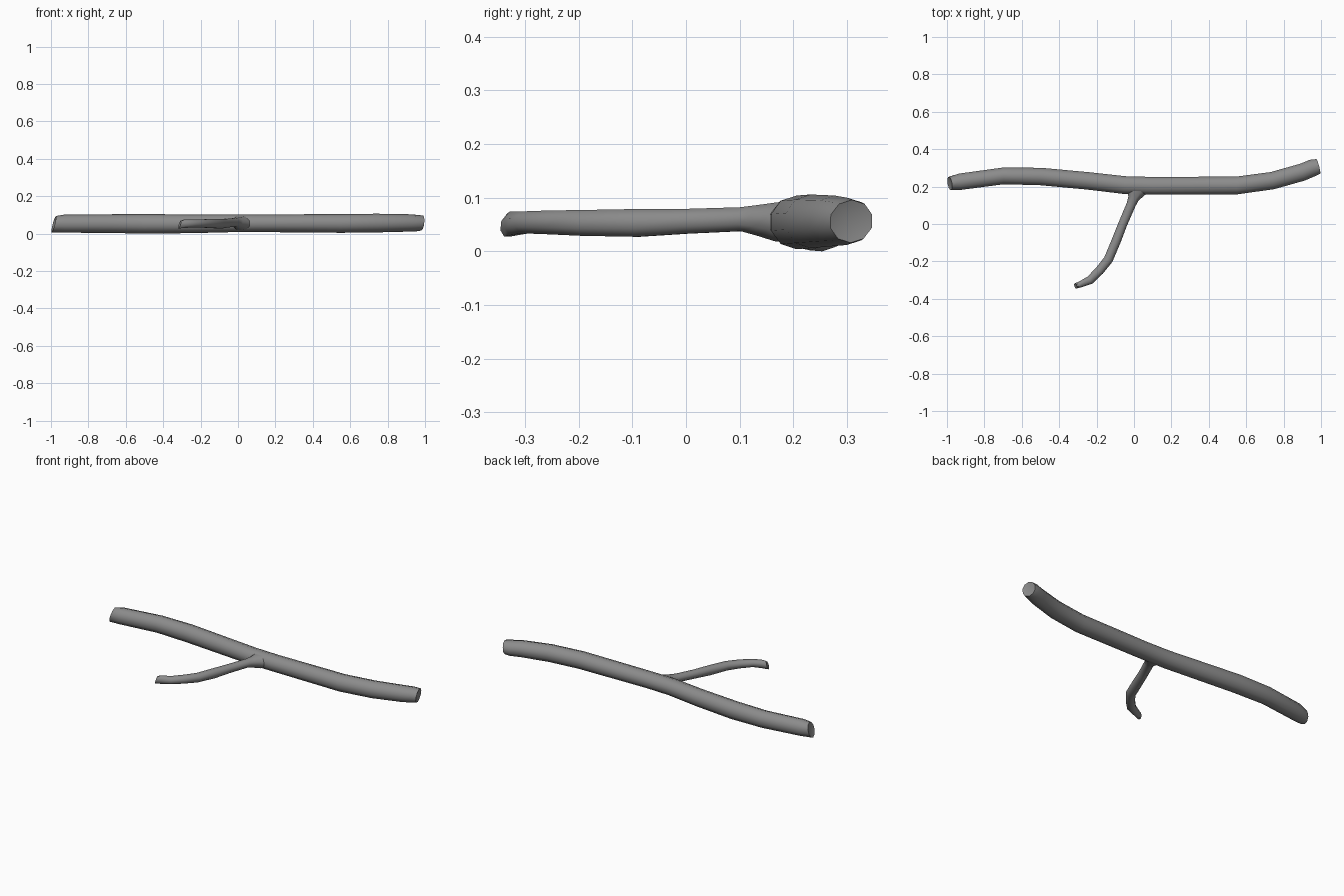
import bpy, bmesh, math
from mathutils import Vector

cube = bpy.data.objects.get("Cube")
if cube:
    bpy.data.objects.remove(cube, do_unlink=True)

bark = bpy.data.materials.new("grey_bark")
bark.use_nodes = True
grey = (0.26, 0.26, 0.26, 1)
bark.diffuse_color = grey
bark.node_tree.nodes["Principled BSDF"].inputs["Base Color"].default_value = grey
bark.node_tree.nodes["Principled BSDF"].inputs["Roughness"].default_value = 0.8


def limb(name, stations, sides, start_lean=0, end_lean=0, dent=0.01):
    """Sweep rings along stations (x, y, z, half width, half height)."""
    bm = bmesh.new()
    points = [Vector(s[:3]) for s in stations]
    last = len(points) - 1
    rings, tangents = [], []
    for i, (p, s) in enumerate(zip(points, stations)):
        t = (points[min(i + 1, last)] - points[max(i - 1, 0)]).normalized()
        side = t.cross(Vector((0, 0, 1))).normalized()
        up = side.cross(t)
        lean = start_lean if i == 0 else end_lean if i == last else 0
        ring = []
        for k in range(sides):
            a = math.tau * (k + 0.5) / sides
            c, h = math.cos(a), math.sin(a)
            ring.append(bm.verts.new(p + side * c * s[3] + up * h * s[4] + t * h * lean))
        rings.append(ring)
        tangents.append(t)
    for r0, r1 in zip(rings, rings[1:]):
        for k in range(sides):
            n = (k + 1) % sides
            bm.faces.new((r0[k], r0[n], r1[n], r1[k]))
    # Broken ends, slightly hollow
    for ring, p, inward in ((rings[0], points[0], tangents[0]),
                            (rings[-1], points[-1], -tangents[-1])):
        centre = bm.verts.new(p + inward * dent)
        for k in range(sides):
            bm.faces.new((ring[k], ring[(k + 1) % sides], centre))
    bmesh.ops.recalc_face_normals(bm, faces=bm.faces)
    mesh = bpy.data.meshes.new(name)
    bm.to_mesh(mesh)
    bm.free()
    mesh.materials.append(bark)
    obj = bpy.data.objects.new(name, mesh)
    bpy.context.collection.objects.link(obj)
    bpy.ops.object.select_all(action="DESELECT")
    obj.select_set(True)
    bpy.context.view_layer.objects.active = obj
    bpy.ops.object.shade_smooth_by_angle(angle=math.radians(50))
    return obj


# Long main stem
limb("main_stem", [
    (-0.985, 0.217, 0.050, 0.037, 0.043),
    (-0.93, 0.226, 0.053, 0.046, 0.048),
    (-0.70, 0.257, 0.053, 0.047, 0.050),
    (-0.50, 0.254, 0.052, 0.049, 0.052),
    (-0.25, 0.231, 0.052, 0.049, 0.050),
    (-0.05, 0.208, 0.055, 0.050, 0.048),
    (0.10, 0.204, 0.055, 0.050, 0.047),
    (0.55, 0.206, 0.054, 0.050, 0.050),
    (0.74, 0.232, 0.056, 0.049, 0.050),
    (0.90, 0.277, 0.057, 0.049, 0.047),
    (0.955, 0.300, 0.056, 0.048, 0.044),
    (0.985, 0.308, 0.056, 0.042, 0.040),
], 10, start_lean=0.014, end_lean=0.005)

# Thin side twig, flared where it leaves the stem
limb("side_twig", [
    (0.020, 0.215, 0.055, 0.085, 0.044),
    (0.012, 0.172, 0.055, 0.056, 0.039),
    (-0.002, 0.138, 0.058, 0.032, 0.031),
    (-0.015, 0.105, 0.060, 0.027, 0.024),
    (-0.060, 0.000, 0.056, 0.026, 0.025),
    (-0.095, -0.090, 0.053, 0.027, 0.028),
    (-0.137, -0.190, 0.053, 0.027, 0.026),
    (-0.185, -0.250, 0.054, 0.026, 0.024),
    (-0.235, -0.300, 0.054, 0.025, 0.022),
    (-0.285, -0.322, 0.052, 0.018, 0.024),
    (-0.312, -0.331, 0.048, 0.016, 0.021),
], 8, end_lean=-0.010, dent=0.004)
